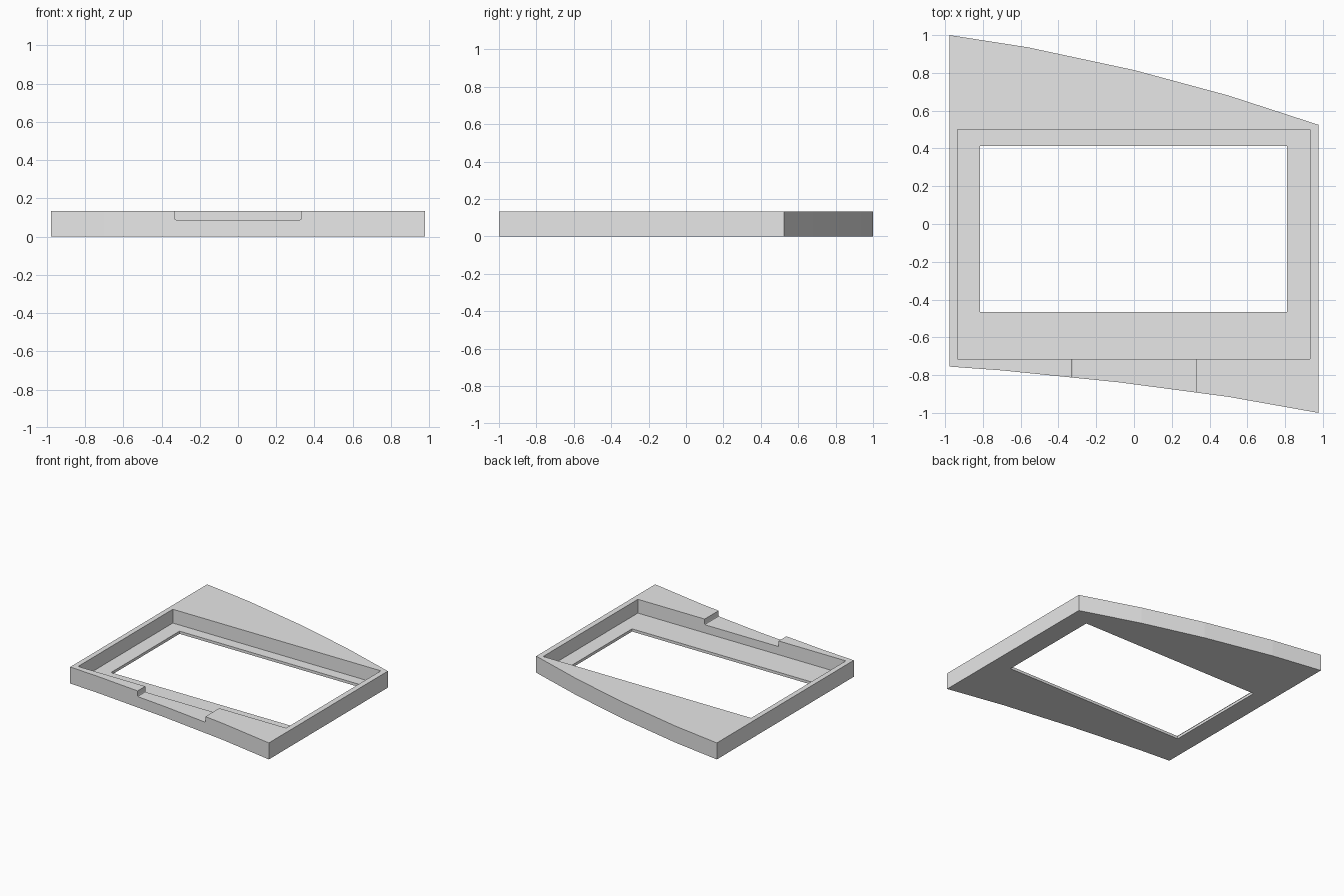
import bpy
import bmesh
from mathutils import Vector

cube = bpy.data.objects.get("Cube")
if cube:
    bpy.data.objects.remove(cube, do_unlink=True)

HEIGHT = 0.134
FLOOR = 0.022

grey = bpy.data.materials.new("light grey")
grey.use_nodes = True
grey.diffuse_color = (0.8, 0.8, 0.8, 1)
grey.node_tree.nodes["Principled BSDF"].inputs["Base Color"].default_value = (0.8, 0.8, 0.8, 1)


def prism(name, points, sweep):
    """Extrude a flat outline along the sweep vector."""
    bm = bmesh.new()
    face = bm.faces.new([bm.verts.new(p) for p in points])
    new = bmesh.ops.extrude_face_region(bm, geom=[face])["geom"]
    moved = [v for v in new if isinstance(v, bmesh.types.BMVert)]
    bmesh.ops.translate(bm, verts=moved, vec=Vector(sweep))
    bmesh.ops.recalc_face_normals(bm, faces=bm.faces)
    mesh = bpy.data.meshes.new(name)
    bm.to_mesh(mesh)
    bm.free()
    mesh.materials.append(grey)
    obj = bpy.data.objects.new(name, mesh)
    bpy.context.collection.objects.link(obj)
    return obj


def box(name, x0, x1, y0, y1, z0, z1):
    corners = [(x0, y0, z0), (x1, y0, z0), (x1, y1, z0), (x0, y1, z0)]
    return prism(name, corners, (0, 0, z1 - z0))


# Tray body with gently bowed front and back edges
front = [(-0.977, -0.755), (-0.7, -0.775), (-0.08, -0.838), (0.5, -0.915), (0.977, -1.0)]
back = [(0.977, 0.525), (0.5, 0.68), (0.0, 0.815), (-0.56, 0.935), (-0.977, 1.0)]
body = prism("tray_frame", [(x, y, 0) for x, y in front + back], (0, 0, HEIGHT))

# Front notch profile with small softened lower corners
half, low, soft = 0.332, 0.088, 0.008
right = [(half - soft, low), (half - soft * 0.3, low + soft * 0.3), (half, low + soft), (half, 0.2)]
profile = right + [(-x, z) for x, z in reversed(right)]

cutters = [
    box("recess_cutter", -0.935, 0.932, -0.714, 0.5, FLOOR, 0.3),
    box("window_cutter", -0.814, 0.81, -0.465, 0.413, -0.1, 0.2),
    prism("notch_cutter", [(x, -1.2, z) for x, z in profile], (0, 0.6, 0)),
]

# Cut the recess, window and notch, then drop the helpers
bpy.context.view_layer.objects.active = body
for cutter in cutters:
    cutter.hide_render = True
    mod = body.modifiers.new(cutter.name, "BOOLEAN")
    mod.operation = "DIFFERENCE"
    mod.solver = "EXACT"
    mod.object = cutter
    bpy.ops.object.modifier_apply(modifier=mod.name)
    bpy.data.objects.remove(cutter, do_unlink=True)
